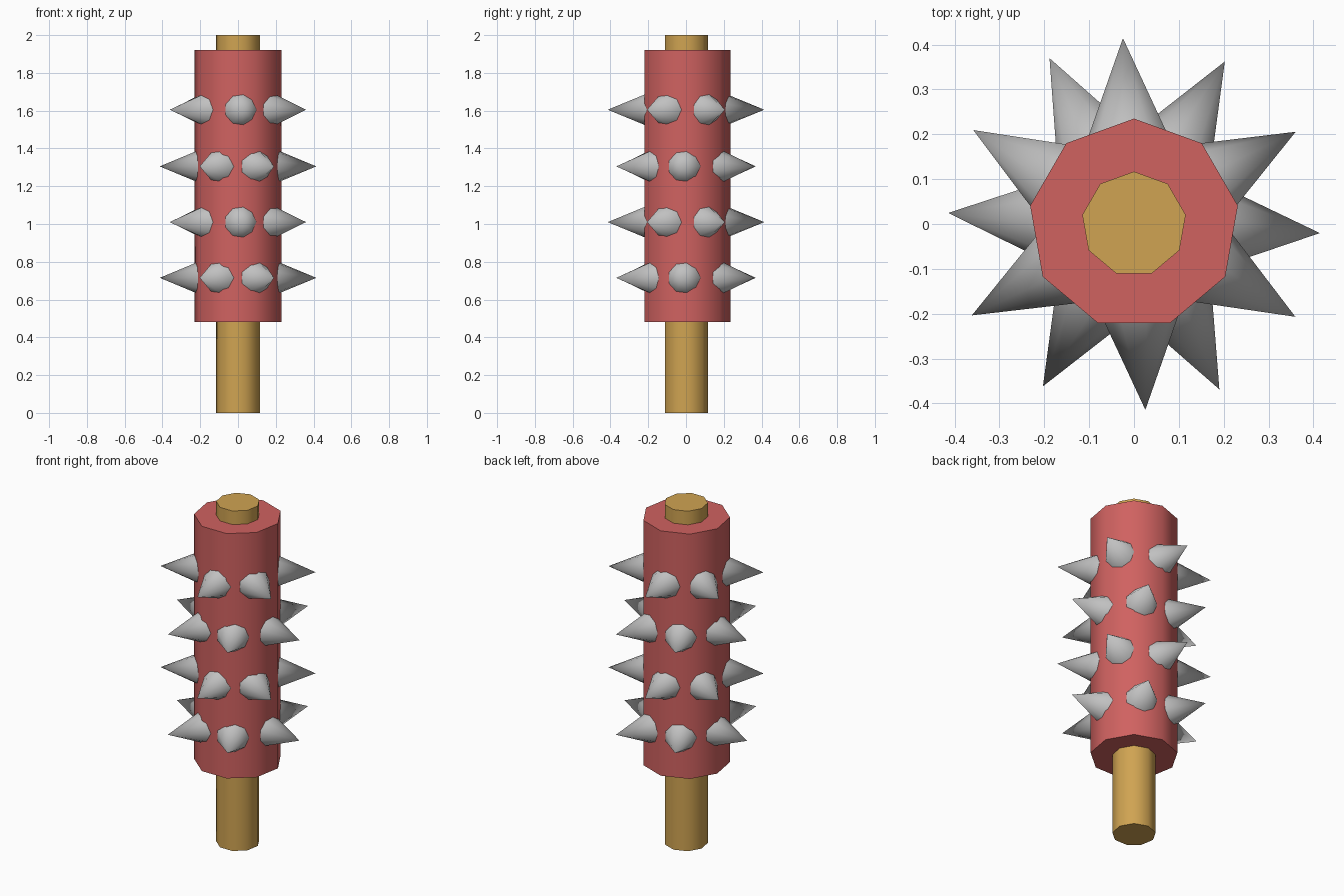
import bpy, bmesh, math
from mathutils import Vector, Matrix

if "Cube" in bpy.data.objects:
    bpy.data.objects.remove(bpy.data.objects["Cube"])

SIDES = 9


def material(name, rgb):
    m = bpy.data.materials.new(name)
    m.diffuse_color = (*rgb, 1)
    m.use_nodes = True
    m.node_tree.nodes["Principled BSDF"].inputs["Base Color"].default_value = m.diffuse_color
    return m


red = material("red", (0.63, 0.122, 0.118))
wood = material("golden brown", (0.63, 0.37, 0.084))
steel = material("light grey", (0.53, 0.53, 0.53))


def add_prism(bm, r0, r1, length, matrix):
    """Nine-sided prism along local z, with a corner on local +y; r1 = 0 gives a cone."""
    def ring(r, z):
        return [bm.verts.new(matrix @ Vector((r * math.cos(a), r * math.sin(a), z)))
                for a in (math.pi / 2 + math.tau * i / SIDES for i in range(SIDES))]
    low = ring(r0, 0)
    bm.faces.new(low[::-1])
    if r1:
        high = ring(r1, length)
        bm.faces.new(high)
    else:
        tip = bm.verts.new(matrix @ Vector((0, 0, length)))
    for i in range(SIDES):
        j = (i + 1) % SIDES
        bm.faces.new((low[i], low[j], high[j], high[i]) if r1 else (low[i], low[j], tip))


def finish(bm, name, mat):
    mesh = bpy.data.meshes.new(name)
    bm.to_mesh(mesh)
    bm.free()
    mesh.materials.append(mat)
    ob = bpy.data.objects.new(name, mesh)
    bpy.context.collection.objects.link(ob)
    bpy.ops.object.select_all(action='DESELECT')
    ob.select_set(True)
    bpy.context.view_layer.objects.active = ob
    bpy.ops.object.shade_smooth_by_angle(angle=math.radians(50))


# Wooden shaft through the whole length
bm = bmesh.new()
add_prism(bm, 0.117, 0.117, 2.0, Matrix())
finish(bm, "shaft", wood)

# Thick red sleeve
bm = bmesh.new()
add_prism(bm, 0.235, 0.235, 1.44, Matrix.Translation((0, 0, 0.48)))
finish(bm, "sleeve", red)

# Four rings of six spikes, alternate rings staggered by half a step
even = (93.4, 29.7, -29.9, -86.5, -150.6, 149.7)
odd = (60.8, -2.8, -62.7, -119.3, 176.6, 117.0)
TIP, ROOT = 0.415, 0.17
for n, (z, angles) in enumerate(((0.715, odd), (1.01, even), (1.305, odd), (1.605, even))):
    bm = bmesh.new()
    for deg in angles:
        m = (Matrix.Translation((0, 0, z)) @ Matrix.Rotation(math.radians(deg), 4, 'Z')
             @ Matrix.Rotation(math.pi / 2, 4, 'Y') @ Matrix.Translation((0, 0, ROOT)))
        add_prism(bm, (TIP - ROOT) * 0.42, 0, TIP - ROOT, m)
    finish(bm, f"spike_ring_{n + 1}", steel)
